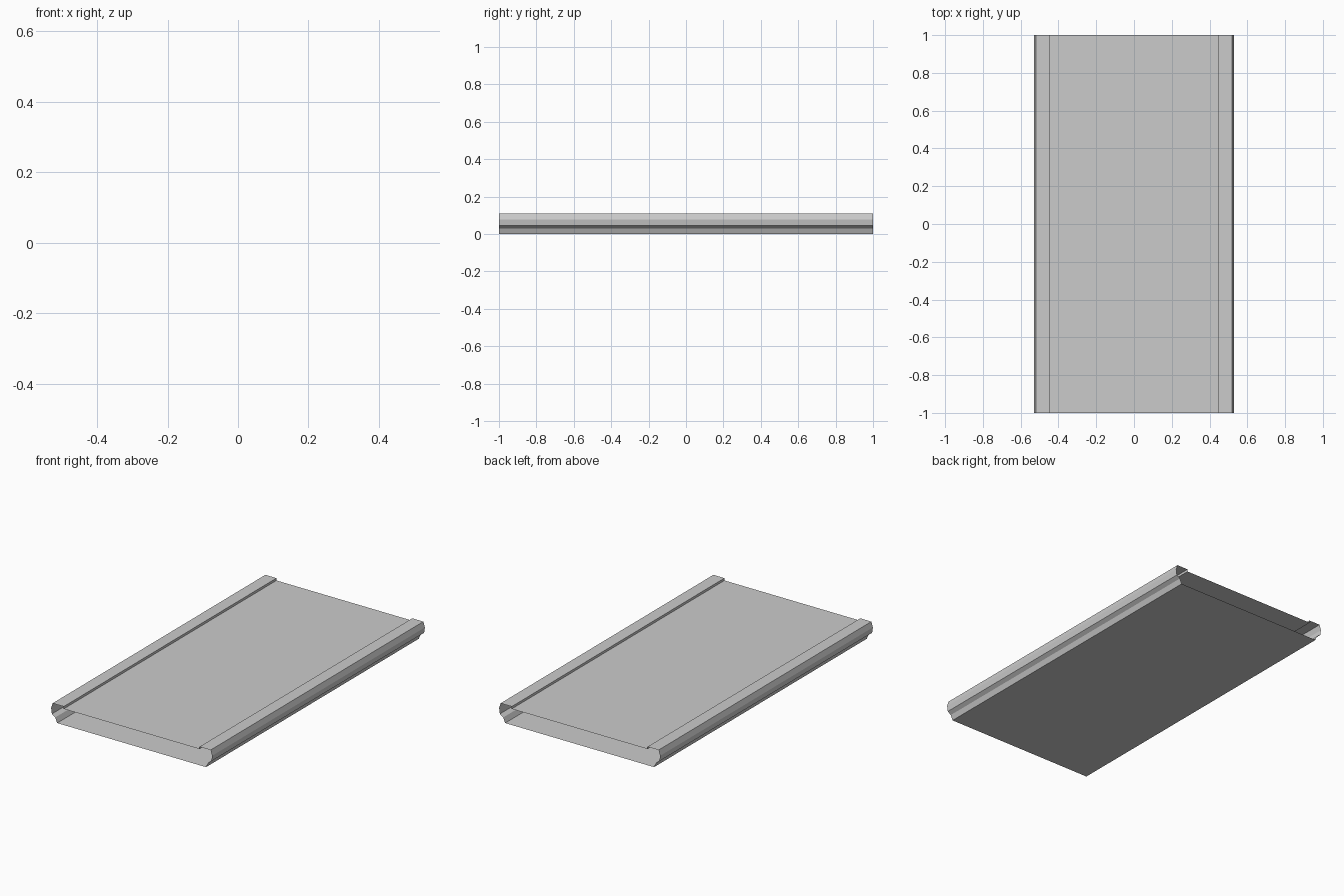
import bpy
import bmesh

if "Cube" in bpy.data.objects:
    bpy.data.objects.remove(bpy.data.objects["Cube"])

LENGTH = 2.0

# Right half of the cross-section (x, z), from top centre round to bottom centre
DECK = [(0.0, 0.096), (0.447, 0.096)]
RAIL = [(0.447, 0.096), (0.447, 0.11), (0.52, 0.11), (0.53, 0.078),
        (0.525, 0.045), (0.503, 0.03), (0.49, 0.0)]
BASE = [(0.49, 0.0), (0.0, 0.0)]


def sweep(name, profile):
    """Open-ended sheet: profile extruded along y and mirrored across x."""
    bm = bmesh.new()
    verts = [bm.verts.new((x, -LENGTH / 2, z)) for x, z in profile]
    edges = [bm.edges.new(pair) for pair in zip(verts, verts[1:])]
    new = bmesh.ops.extrude_edge_only(bm, edges=edges)["geom"]
    moved = [g for g in new if isinstance(g, bmesh.types.BMVert)]
    bmesh.ops.translate(bm, verts=moved, vec=(0, LENGTH, 0))

    # Outward-facing normals: the profile runs clockwise from the top
    bm.normal_update()
    for f in bm.faces:
        a, b = profile[0], profile[1]
    first = next(f for f in bm.faces if verts[0] in f.verts)
    dx, dz = b[0] - a[0], b[1] - a[1]
    if first.normal.x * -dz + first.normal.z * dx < 0:
        bmesh.ops.reverse_faces(bm, faces=bm.faces[:])

    mesh = bpy.data.meshes.new(name)
    bm.to_mesh(mesh)
    bm.free()
    obj = bpy.data.objects.new(name, mesh)
    bpy.context.collection.objects.link(obj)
    mirror = obj.modifiers.new("Mirror", "MIRROR")
    mirror.use_axis[0] = True
    mirror.merge_threshold = 0.0005
    return obj


# Recessed top deck, raised side rails and flat base
sweep("top_deck", DECK)
sweep("side_rails", RAIL)
sweep("base_sheet", BASE)
